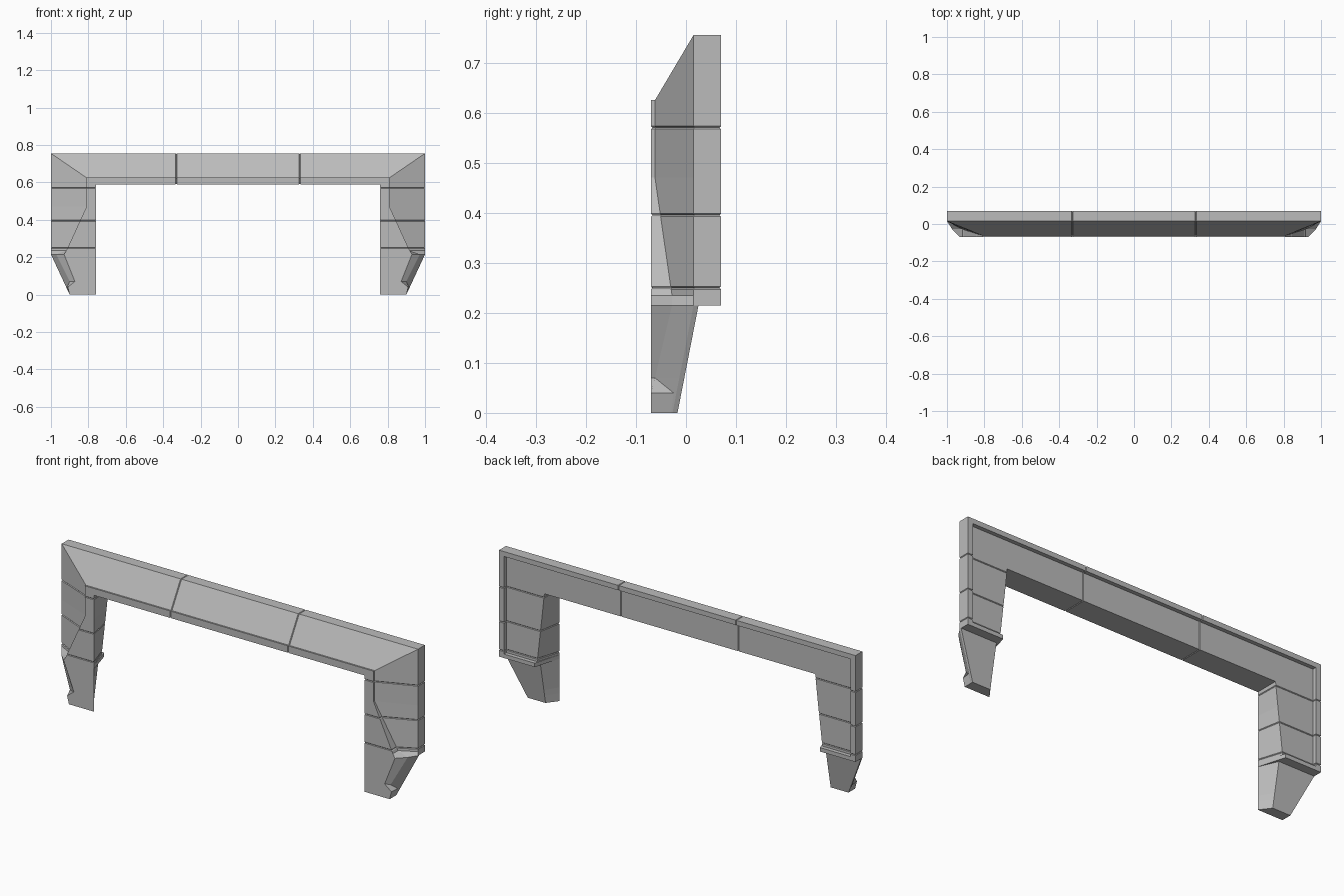
import bpy
import bmesh
from mathutils import Vector

default_cube = bpy.data.objects.get("Cube")
if default_cube:
    bpy.data.objects.remove(default_cube, do_unlink=True)

# Main dimensions of the frame
FRONT, CREASE, SHOULDER, PANEL, BACK = -0.07, -0.062, 0.015, 0.05, 0.07
TOP, OPENING_TOP, OPENING_SIDE = 0.755, 0.59, 0.76
RIM_X, RIM_Z = 0.972, 0.73
PANEL_END, RIM_END = 0.235, 0.215

grey = bpy.data.materials.new("plain grey")
grey.use_nodes = True
colour = (0.5, 0.5, 0.5, 1)
grey.diffuse_color = colour
grey.node_tree.nodes["Principled BSDF"].inputs["Base Color"].default_value = colour


def corner_section():
    """Mitred cross-section where the top bar meets a leg."""
    inner = (OPENING_SIDE, OPENING_TOP)
    edge, outer, rim = (0.81, 0.625), (1, TOP), (RIM_X, RIM_Z)
    pairs = [(inner, FRONT), (edge, FRONT), (edge, CREASE), (outer, SHOULDER),
             (outer, BACK), (rim, BACK), (rim, PANEL), (inner, PANEL)]
    return [Vector((x, y, z)) for (x, z), y in pairs]


def upper_section(z, edge, crease_y, panel_inner, panel_y=PANEL):
    """Leg cross-section with a raised rim around the back panel."""
    return [Vector((x, y, z)) for x, y in [
        (OPENING_SIDE, FRONT), (edge, FRONT), (edge, crease_y), (1, SHOULDER),
        (1, BACK), (RIM_X, BACK), (RIM_X, panel_y), (panel_inner, panel_y)]]


def lower_section(z, edge, crease, crease_y, back_y=None):
    """Tapered foot cross-section; its back leans forward towards the ground."""
    taper = min(z / RIM_END, 1)
    outer = 0.9 + 0.1 * taper
    rear = -0.017 + 0.042 * taper
    back = rear if back_y is None else back_y
    mid = (outer + 0.8) / 2
    return [Vector((x, y, z)) for x, y in [
        (OPENING_SIDE, FRONT), (edge, FRONT), (crease, crease_y),
        (outer, rear - 0.01), (outer, back), (mid + 0.02, back),
        (mid, back), (0.8, back)]]


# Sections down one leg, from the mitre to the foot
leg = [
    corner_section(),
    upper_section(0.47, 0.81, CREASE, 0.773),
    upper_section(PANEL_END, 0.918, -0.028, 0.8),
    upper_section(PANEL_END, 0.918, -0.028, 0.8, BACK),
    lower_section(RIM_END, 0.93, 0.972, -0.028, BACK),
    lower_section(RIM_END, 0.93, 0.972, -0.028),
    lower_section(0.07, 0.872, 0.9, CREASE),
    lower_section(0.04, 0.91, 0.915, -0.025),
    lower_section(0, 0.9, 0.9, -0.03),
]
mirrored = [[Vector((-p.x, p.y, p.z)) for p in ring] for ring in reversed(leg)]

# Skin the arch from one foot to the other
bm = bmesh.new()
rings = [[bm.verts.new(p) for p in ring] for ring in mirrored + leg]
for first, second in zip(rings, rings[1:]):
    for i in range(len(first)):
        j = (i + 1) % len(first)
        bm.faces.new((first[i], first[j], second[j], second[i]))
bm.faces.new(rings[0])
bm.faces.new(rings[-1])
bmesh.ops.remove_doubles(bm, verts=bm.verts, dist=0.0001)
bmesh.ops.recalc_face_normals(bm, faces=bm.faces)


def groove(axis, position, width=0.003, depth=0.004):
    """Press a narrow panel seam all the way around the arch."""
    for offset in (-width, 0, width):
        geometry = bm.verts[:] + bm.edges[:] + bm.faces[:]
        bmesh.ops.bisect_plane(bm, geom=geometry, dist=0.00001,
                               plane_co=axis * (position + offset), plane_no=axis)
    bm.normal_update()
    seam = [v for v in bm.verts if abs(v.co.dot(axis) - position) < 0.0001]
    moves = [(v, v.normal.copy()) for v in seam]
    for v, normal in moves:
        normal -= axis * normal.dot(axis)
        v.co -= normal * depth


# Panel seams across the bar and around both legs
for x in (-0.33, 0.33):
    groove(Vector((1, 0, 0)), x)
for z in (0.57, 0.395, 0.25):
    groove(Vector((0, 0, 1)), z)
bmesh.ops.recalc_face_normals(bm, faces=bm.faces)

mesh = bpy.data.meshes.new("arch_frame")
bm.to_mesh(mesh)
bm.free()
mesh.materials.append(grey)
arch = bpy.data.objects.new("arch_frame", mesh)
bpy.context.collection.objects.link(arch)
